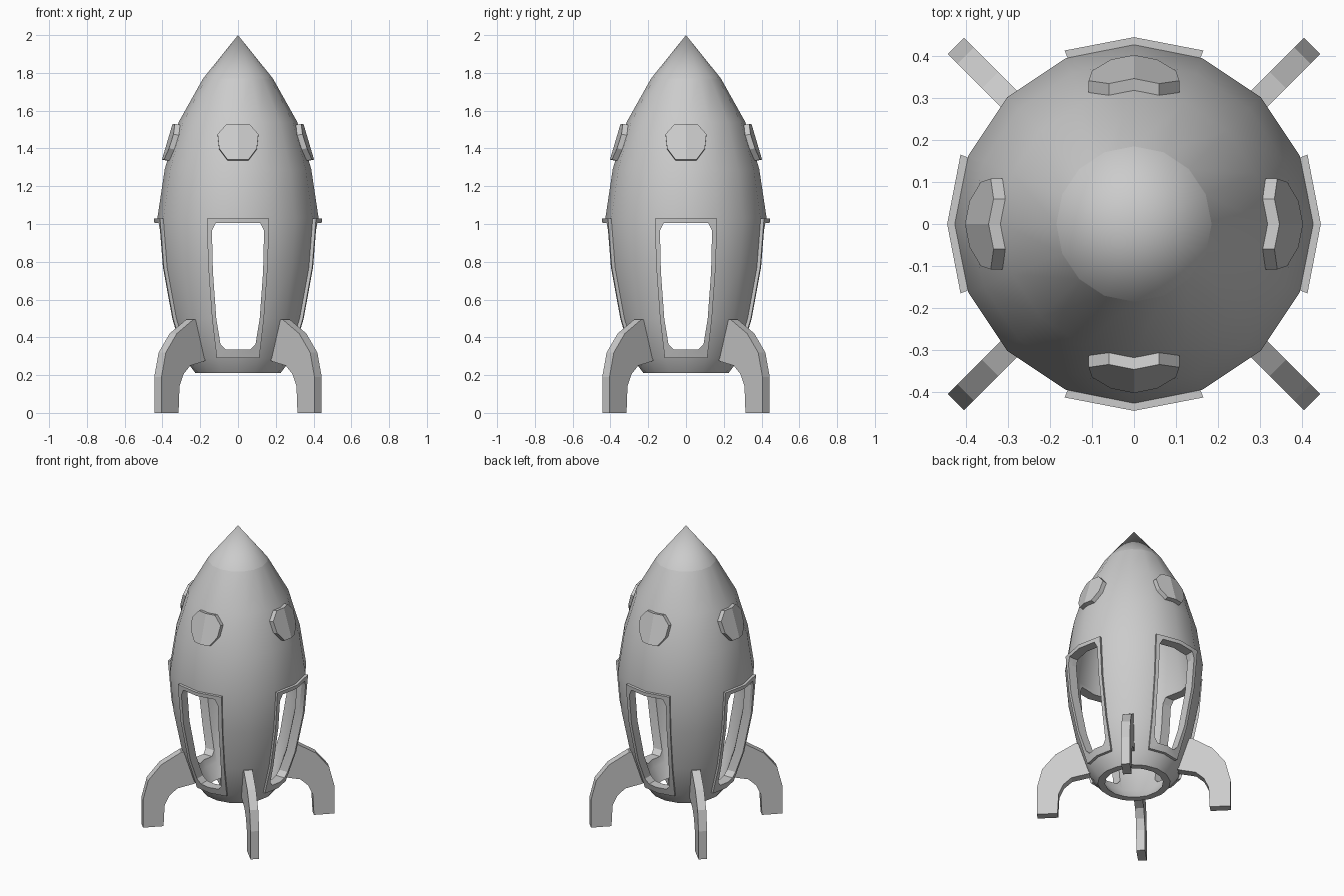
import bpy, bmesh
from math import radians, sin, cos, tan, pi
from mathutils import Matrix, Vector

if "Cube" in bpy.data.objects:
    bpy.data.objects.remove(bpy.data.objects["Cube"])

SIDES = 16
WALL = 0.045
# hull outline: (radius, height) from the tail up to the nose joint
HULL = [(0.225, 0.21), (0.285, 0.29), (0.352, 0.5), (0.405, 0.77), (0.427, 1.03),
        (0.388, 1.29), (0.314, 1.54), (0.185, 1.77)]


def make(name, verts, faces):
    me = bpy.data.meshes.new(name)
    bm = bmesh.new()
    vs = [bm.verts.new(v) for v in verts]
    for f in faces:
        bm.faces.new([vs[i] for i in f])
    bmesh.ops.remove_doubles(bm, verts=bm.verts, dist=1e-5)
    bmesh.ops.recalc_face_normals(bm, faces=bm.faces)
    bm.to_mesh(me)
    bm.free()
    ob = bpy.data.objects.new(name, me)
    bpy.context.collection.objects.link(ob)
    return ob


def activate(ob):
    bpy.ops.object.select_all(action='DESELECT')
    ob.select_set(True)
    bpy.context.view_layer.objects.active = ob


def smooth(ob, angle):
    activate(ob)
    bpy.ops.object.shade_smooth_by_angle(angle=radians(angle))


def revolve(name, loop):
    """Spin a closed (radius, height) loop around z."""
    n = len(loop)
    verts = [(r * cos(2 * pi * s / SIDES), r * sin(2 * pi * s / SIDES), z)
             for s in range(SIDES) for r, z in loop]
    faces = []
    for s in range(SIDES):
        a, b = s * n, (s + 1) % SIDES * n
        for i in range(n):
            j = (i + 1) % n
            ring = [a + i, b + i, b + j, a + j]
            if loop[i][0] == 0 and loop[j][0] == 0:
                continue
            if loop[i][0] == 0:
                ring = [a + i, b + j, a + j]
            elif loop[j][0] == 0:
                ring = [a + i, b + i, a + j]
            faces.append(ring)
    return make(name, verts, faces)


def loft(name, sections):
    """Closed solid through equal-length sections, capped at both ends."""
    n = len(sections[0])
    verts = [p for s in sections for p in s]
    faces = [list(range(n)), [len(verts) - n + i for i in range(n)]]
    for k in range(len(sections) - 1):
        for i in range(n):
            j = (i + 1) % n
            faces.append([k * n + i, k * n + j, (k + 1) * n + j, (k + 1) * n + i])
    return make(name, verts, faces)


def turn(ob, angle):
    ob.data.transform(Matrix.Rotation(angle, 4, 'Z'))


def cut(ob, cutter):
    activate(ob)
    m = ob.modifiers.new("opening", 'BOOLEAN')
    m.operation, m.solver, m.object = 'DIFFERENCE', 'EXACT', cutter
    bpy.ops.object.modifier_apply(modifier=m.name)


def hull_radius(z):
    for (r0, z0), (r1, z1) in zip(HULL, HULL[1:]):
        if z0 <= z <= z1:
            return r0 + (r1 - r0) * (z - z0) / (z1 - z0)


# hollow hull and nose
inner = [(r - WALL, z) for r, z in HULL]
hull = revolve("hull", HULL + inner[::-1])
nose = revolve("nose_cone", [(0.185, 1.77), (0, 2.0), (0, 1.93), (0.14, 1.77)])
smooth(nose, 35)

# doorway outline, mirrored about x = 0
half = [(0.118, 1.005), (0.138, 0.965), (0.133, 0.75), (0.115, 0.5), (0.093, 0.365), (0.065, 0.335)]
outline = half + [(-x, z) for x, z in reversed(half)]
cutters = []
for k in range(2):
    c = loft("door_cutter", [[(x, y, z) for x, z in outline] for y in (-1, 1)])
    turn(c, k * pi / 2)
    c.hide_render = True
    cutters.append(c)
    cut(hull, c)
smooth(hull, 25)

# raised door frames
for k in range(4):
    sections = []
    for r, z in HULL[1:5]:
        sec = []
        for off, angs in ((0.018, (-21.8, 0, 21.8)), (-0.012, (21.8, 0, -21.8))):
            for a in angs:
                t = radians(a)
                sec.append(((r + off) * sin(t), -(r + off) * cos(t), z))
        sections.append(sec)
    frame = loft("door_frame", sections)
    cut(frame, cutters[0])
    turn(frame, k * pi / 2)
    smooth(frame, 30)
for c in cutters:
    bpy.data.objects.remove(c)

# octagonal portholes bent to the hull facets
port = [(0, 1.525), (0.06, 1.525), (0.108, 1.47), (0.1, 1.395), (0.055, 1.335), (0, 1.335)]
for k in range(4):
    verts = []
    for side in (1, -1):
        for off in (-0.015, 0.028):
            for x, z in port:
                y = hull_radius(z) - x * tan(radians(11.25))
                verts.append((side * x, -(y + off), z + off * 0.2))
    faces = []
    for b in (0, 12):
        faces += [[b + i for i in range(6)], [b + 6 + i for i in range(6)]]
        faces += [[b + i, b + i + 1, b + i + 7, b + i + 6] for i in range(5)]
    turn(make("porthole", verts, faces), k * pi / 2)

# curved landing fins on the diagonals
fin = [(0.6, 0), (0.6, 0.19), (0.567, 0.32), (0.485, 0.42), (0.36, 0.495), (0.325, 0.49),
       (0.258, 0.285), (0.285, 0.272), (0.385, 0.25), (0.435, 0.205), (0.465, 0.14), (0.472, 0)]
for k in range(4):
    leg = loft("landing_fin", [[(d, y, z) for d, z in fin] for y in (-0.027, 0.027)])
    turn(leg, pi / 4 + k * pi / 2)
